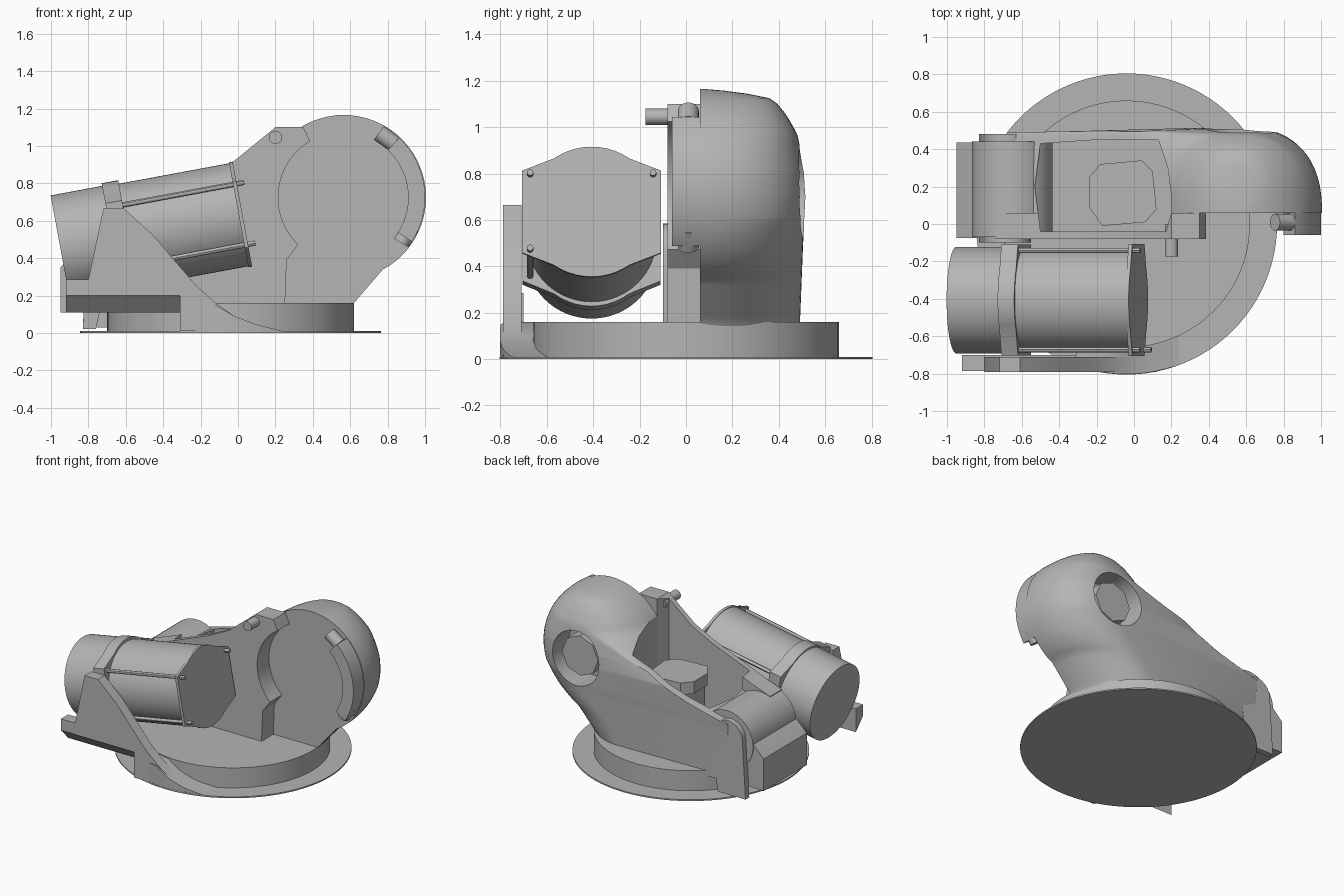
import bpy, bmesh
from math import sin, cos, radians, pi, sqrt
from mathutils import Matrix, Vector

old = bpy.data.objects.get("Cube")
if old:
    bpy.data.objects.remove(old)

grey = bpy.data.materials.new("cast_grey")
grey.use_nodes = True
tone = (0.46, 0.46, 0.46, 1)
grey.diffuse_color = tone
grey.node_tree.nodes["Principled BSDF"].inputs["Base Color"].default_value = tone


def loft(name, rings, matrix=None):
    """Bridge closed rings of 3D points and cap both ends."""
    bm = bmesh.new()
    rows = [[bm.verts.new(p) for p in ring] for ring in rings]
    n = len(rows[0])
    for low, high in zip(rows, rows[1:]):
        for i in range(n):
            j = (i + 1) % n
            bm.faces.new((low[i], low[j], high[j], high[i]))
    bm.faces.new(rows[0])
    bm.faces.new(rows[-1])
    bmesh.ops.recalc_face_normals(bm, faces=bm.faces)
    if matrix:
        bm.transform(matrix)
    mesh = bpy.data.meshes.new(name)
    bm.to_mesh(mesh)
    bm.free()
    mesh.materials.append(grey)
    ob = bpy.data.objects.new(name, mesh)
    bpy.context.collection.objects.link(ob)
    return ob


def prism(name, pts, a, b, axis="y", matrix=None):
    """Extrude a closed 2D outline between a and b along an axis."""
    place = {"x": lambda p, t: (t, p[0], p[1]),
             "y": lambda p, t: (p[0], t, p[1]),
             "z": lambda p, t: (p[0], p[1], t)}[axis]
    return loft(name, [[place(p, t) for p in pts] for t in (a, b)], matrix)


def arc(cx, cy, r, start, end, n):
    return [(cx + r * cos(radians(start + (end - start) * i / n)),
             cy + r * sin(radians(start + (end - start) * i / n))) for i in range(n + 1)]


def circle(cx, cy, r, n=64):
    return arc(cx, cy, r, 0, 360, n)[:-1]


def box(x0, x1, z0, z1):
    return [(x0, z0), (x1, z0), (x1, z1), (x0, z1)]


def lookup(table, z):
    """Linear interpolation in (z, value) pairs."""
    for (z0, v0), (z1, v1) in zip(table, table[1:]):
        if z <= z1:
            return v0 + (v1 - v0) * (z - z0) / (z1 - z0)
    return table[-1][1]


def boolean(ob, cutter, operation):
    mod = ob.modifiers.new("cut", "BOOLEAN")
    mod.operation, mod.object, mod.solver = operation, cutter, "EXACT"
    graph = bpy.context.evaluated_depsgraph_get()
    mesh = bpy.data.meshes.new_from_object(ob.evaluated_get(graph))
    ob.modifiers.clear()
    ob.data = mesh
    bpy.data.objects.remove(cutter)


# Base flange and turntable
prism("base_flange", circle(-0.04, 0, 0.805, 96), 0, 0.01, "z")
prism("turntable", circle(-0.04, 0, 0.66, 96), 0.01, 0.16, "z")

# Arm housing: domed head flowing into a neck, lofted from level sections
HX, HZ, HR, FRONT = 0.565, 0.725, 0.44, 0.06
back_y = [(0.12, 0.49), (0.5, 0.505), (0.7, 0.52), (0.8, 0.515), (0.97, 0.48), (1.05, 0.435),
          (1.1, 0.395), (1.125, 0.36), (1.145, 0.26), (1.158, 0.16), (1.165, 0.075)]
left_x = [(0.12, -0.72), (0.56, -0.72), (0.6, -0.55), (0.65, -0.36), (0.72, -0.18),
          (0.83, 0.02), (0.95, 0.187)]
centre_x = [(0.12, 0.2), (0.3, 0.3), (0.45, 0.45), (0.6, HX)]
round_left = [(0.12, 0.04), (0.78, 0.05), (0.95, HX - 0.187)]


def section(z):
    half = sqrt(max(HR ** 2 - (z - HZ) ** 2, 0.0009))
    xr = HX + half if z > 0.34 else lookup([(0.12, 0.6), (0.16, 0.62), (0.34, 0.775)], z)
    xl = lookup(left_x, z) if z < 0.95 else HX - half
    rl = lookup(round_left, z) if z < 0.95 else half
    xc, yb = lookup(centre_x, z), lookup(back_y, z)
    power = 2 / lookup([(0.16, 2), (0.6, 2.4)], z)
    yl = yb - lookup([(0.12, 0.02), (0.78, 0.02), (0.95, 0)], z)
    ring = []
    for i in range(17):
        t = pi / 2 * i / 16
        ring.append((xl + rl * (1 - cos(t) ** power), FRONT + (yl - FRONT) * sin(t) ** power, z))
    for i in range(21):
        t = pi / 2 * (1 - i / 20)
        ring.append((xc + 0.002 + (xr - xc - 0.002) * max(cos(t), 0) ** power,
                     FRONT + (yb - FRONT) * sin(t) ** power, z))
    return ring


levels = [0.12 + 0.02 * i for i in range(48)] + [1.08, 1.1, 1.115, 1.125, 1.135,
                                                 1.145, 1.152, 1.158, 1.162, 1.165]
housing = loft("arm_housing", [section(z) for z in levels])
boolean(housing, prism("pocket_cutter", circle(HX, HZ, 0.2, 72), 0.3, 0.7), "DIFFERENCE")
prism("pocket_cap", circle(HX, HZ, 0.15, 8), 0.28, 0.45)

# Stop rim on the front of the head, with a bumper at each end
rim = arc(HX, HZ, 0.435, -33, 47, 24) + arc(HX, HZ, 0.345, 47, -33, 24)
prism("stop_rim", rim, -0.06, 0.07)
for name, angle in (("upper_bumper", 54), ("lower_bumper", -31)):
    a = radians(angle)
    spot = Vector((HX + 0.39 * cos(a), 0.01, HZ + 0.39 * sin(a)))
    turn = Vector((-sin(a), 0, cos(a))).to_track_quat("Z", "Y").to_matrix().to_4x4()
    prism(name, circle(0, 0, 0.045, 24), -0.05, 0.05, "z", Matrix.Translation(spot) @ turn)

# Front wall, scooped around the head
scoop = arc(HX, HZ, 0.35, 121, 226, 24)
wall = prism("front_wall", [(-0.74, 0.12), (-0.74, 0.62), (-0.6, 0.67), (-0.43, 0.74),
                            (-0.2, 0.83), (-0.02, 0.92), (0.2, 1.1), (0.35, 1.1)]
             + scoop + [(0.26, 0.39), (0.25, 0.12)], -0.08, FRONT)
cavity = [(-0.5, 0.43), (-0.53, 0.2), (-0.5, -0.04), (0.17, -0.04), (0.2, 0.06),
          (0.2, 0.15), (0.18, 0.3), (0.13, 0.45), (-0.2, 0.45)]
for part in (housing, wall):
    boolean(part, prism("cavity_cutter", cavity, 0.16, 2, "z"), "DIFFERENCE")
prism("stop_pin", circle(0.2, 1.045, 0.035, 24), -0.175, 0)

# Drive unit standing inside the arm
prism("drive_body", box(-0.18, 0.08, 0.03, 0.29), 0.16, 0.58, "z")
prism("drive_cap", [(-0.24, 0.09), (-0.24, 0.25), (-0.18, 0.32), (0.04, 0.34), (0.1, 0.28),
                    (0.12, 0.08), (0.06, 0.01), (-0.17, -0.01)], 0.58, 0.67, "z")

# Rear bearing, its ears and the box behind it
prism("rear_bearing", circle(-0.65, 0.42, 0.215, 48), -0.07, 0.44)
prism("rear_box", [(-0.6, 0.11), (-0.95, 0.11), (-0.95, 0.35), (-0.74, 0.56), (-0.6, 0.6)],
      -0.075, 0.435)
ear_top = [(-0.55, 0.35)] + arc(-0.68, 0.46, 0.125, 10, 170, 12)
prism("back_ear", [(-0.83, 0.03), (-0.6, 0.03)] + ear_top, 0.435, 0.48)
prism("front_ear", [(-0.83, 0.02), (-0.76, 0.02), (-0.74, 0.11), (-0.57, 0.11)] + ear_top,
      -0.1, -0.06)

# Motor, built along its tilted axis
tilt = Matrix.Translation((-0.95, -0.407, 0.455)) @ Matrix.Rotation(radians(-10.5), 4, "Y")
flange = [(0.3, -0.18), (0.3, 0.18)] + arc(0, 0, 0.285, 55, 125, 10) \
    + [(-0.3, 0.18), (-0.3, -0.18)] + arc(0, 0, 0.285, 235, 305, 10)
prism("motor_rear", circle(0, 0, 0.285), 0, 0.32, "x", tilt)
prism("motor_barrel", circle(0, 0, 0.28), 0.32, 0.98, "x", tilt)
prism("motor_end_plate", flange, 0.97, 0.99, "x", tilt)
prism("motor_clamp", [(y * 0.99, z * 1.05) for y, z in flange], 0.28, 0.37, "x", tilt)
for y, z in ((-1, -1), (-1, 1), (1, 1)):
    prism("tie_rod", circle(y * 0.265, z * 0.165, 0.014, 12), 0.34, 1.03, "x", tilt)

# Outer bracket beside the motor, with its bar and sweeping foot
prism("bracket_plate", [(-0.31, 0.01), (0.12, 0.01), (0.1, 0.04), (-0.02, 0.09), (-0.12, 0.16),
                        (-0.22, 0.25), (-0.35, 0.4), (-0.46, 0.53), (-0.61, 0.665),
                        (-0.72, 0.665), (-0.8, 0.285), (-0.8, 0.2), (-0.31, 0.2)], -0.79, -0.71)
prism("bracket_bar", [(-0.785, 0.285), (-0.785, 0.2), (-0.7, 0.11), (-0.7, 0.285)],
      -0.92, -0.31, "x")
foot = prism("bracket_foot", [(-0.31, 0.005), (0.26, 0.005), (0.1, 0.045), (-0.02, 0.09),
                              (-0.12, 0.15), (-0.31, 0.16)], -0.9, -0.58)
boolean(foot, prism("foot_cutter", circle(-0.04, 0, 0.803, 96), -1, 1, "z"), "INTERSECT")

# Smooth the round surfaces, keep the hard edges
bpy.ops.object.select_all(action="DESELECT")
for ob in bpy.context.collection.objects:
    if ob.type == "MESH":
        ob.select_set(True)
        bpy.context.view_layer.objects.active = ob
bpy.ops.object.shade_smooth_by_angle(angle=radians(30))
